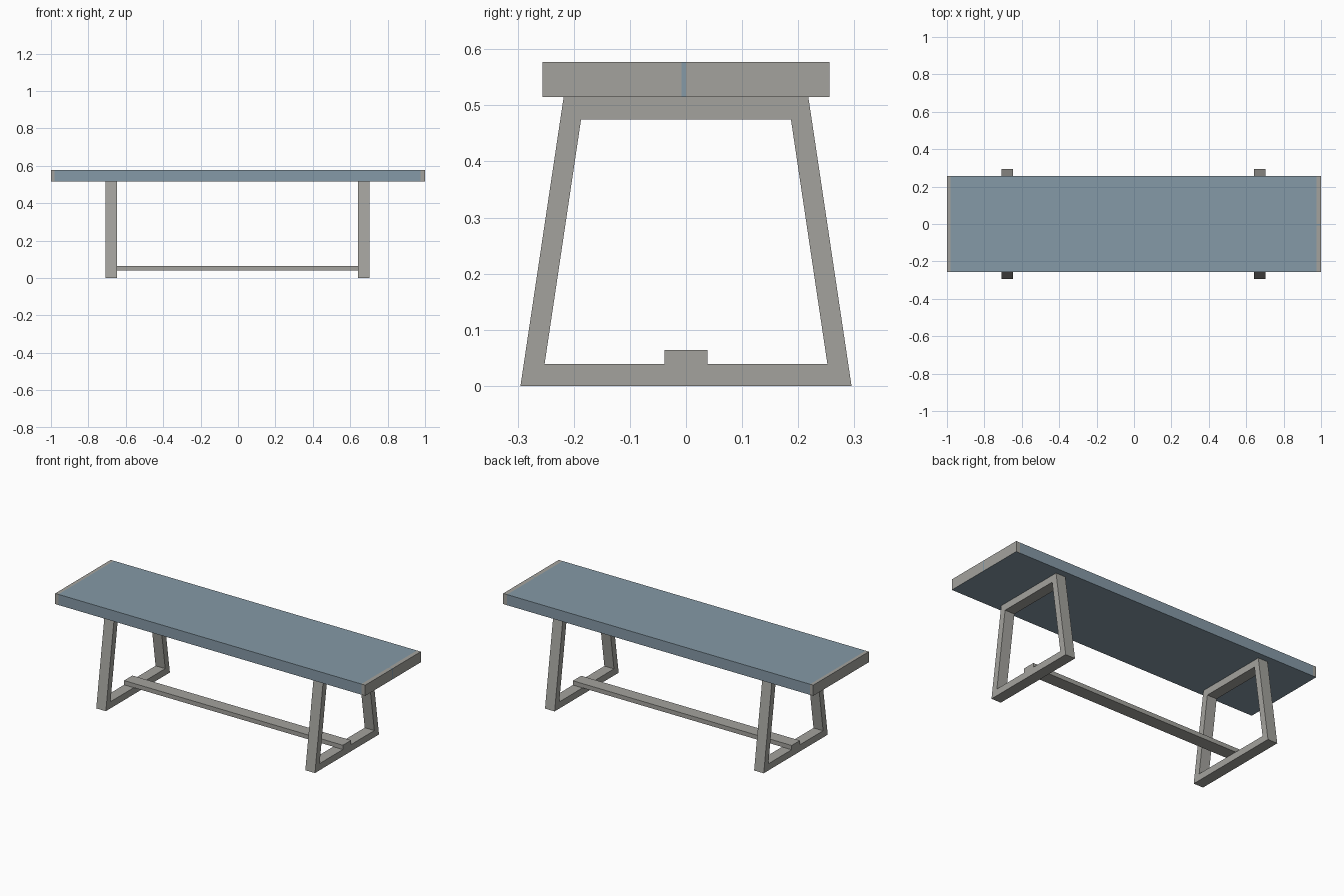
import bpy
import bmesh
from mathutils import Vector

cube = bpy.data.objects.get("Cube")
if cube:
    bpy.data.objects.remove(cube, do_unlink=True)


def make_material(name, rgb):
    mat = bpy.data.materials.new(name)
    mat.use_nodes = True
    color = (*rgb, 1.0)
    mat.diffuse_color = color
    mat.node_tree.nodes["Principled BSDF"].inputs["Base Color"].default_value = color
    return mat


blue = make_material("slate_blue", (0.235, 0.32, 0.385))
grey = make_material("warm_grey", (0.37, 0.365, 0.34))


def finish(name, bm, *mats):
    bmesh.ops.recalc_face_normals(bm, faces=bm.faces)
    mesh = bpy.data.meshes.new(name)
    bm.to_mesh(mesh)
    bm.free()
    for mat in mats:
        mesh.materials.append(mat)
    obj = bpy.data.objects.new(name, mesh)
    bpy.context.collection.objects.link(obj)
    return obj


def box(lo, hi):
    bm = bmesh.new()
    bmesh.ops.create_cube(bm, size=1)
    lo, hi = Vector(lo), Vector(hi)
    for v in bm.verts:
        v.co = (lo + hi) / 2 + v.co * (hi - lo)
    return bm


# Seat slab: blue with grey ends and narrow grey bands beside them
seat = box((-1, -0.256, 0.515), (1, 0.256, 0.577))
cuts = [((-0.98, 0, 0), (1, 0, 0)), ((0.975, 0, 0), (1, 0, 0)),
        ((0, -0.008, 0), (0, 1, 0)), ((0, 0, 0), (0, 1, 0))]
for point, normal in cuts:
    bmesh.ops.bisect_plane(seat, geom=seat.verts[:] + seat.edges[:] + seat.faces[:],
                           plane_co=point, plane_no=normal)
seat.normal_update()
for face in seat.faces:
    c = face.calc_center_median()
    at_end = c.x < -0.98 or c.x > 0.975
    seam = c.x > 0.975 and -0.008 < c.y < 0
    underside = face.normal.z < -0.5
    face.material_index = int(at_end and not seam and not underside)
finish("seat", seat, blue, grey)


# Trapezoid leg frames: outer and inner outlines bridged and extruded along x
def leg_frame(name, x, half=0.031):
    outer = [(-0.295, 0), (0.295, 0), (0.218, 0.515), (-0.218, 0.515)]
    inner = [(-0.252, 0.039), (0.252, 0.039), (0.187, 0.475), (-0.187, 0.475)]
    bm = bmesh.new()
    o = [bm.verts.new((x - half, y, z)) for y, z in outer]
    i = [bm.verts.new((x - half, y, z)) for y, z in inner]
    for a in range(4):
        b = (a + 1) % 4
        bm.faces.new((o[a], o[b], i[b], i[a]))
    result = bmesh.ops.extrude_face_region(bm, geom=bm.faces[:], use_keep_orig=True)
    moved = [g for g in result["geom"] if isinstance(g, bmesh.types.BMVert)]
    bmesh.ops.translate(bm, verts=moved, vec=(2 * half, 0, 0))
    return finish(name, bm, grey)


leg_frame("right_leg_frame", -0.677)
leg_frame("left_leg_frame", 0.672)

# Low stretcher resting on both bottom rails
finish("stretcher", box((-0.708, -0.038, 0.039), (0.703, 0.038, 0.064)), grey)
